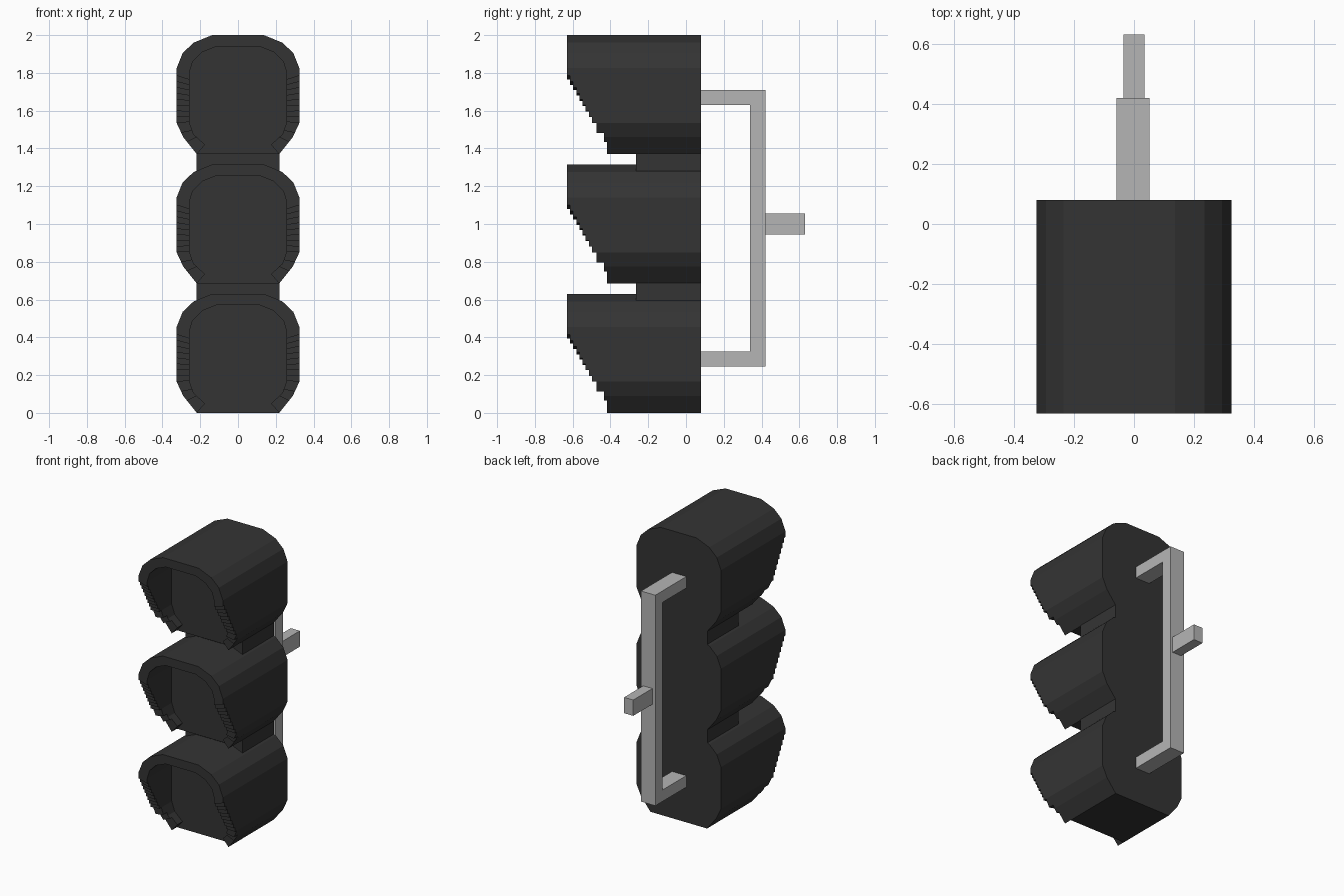
import bpy, bmesh

if "Cube" in bpy.data.objects:
    bpy.data.objects.remove(bpy.data.objects["Cube"])

BACK, LENS = 0.08, -0.36      # rear of housing, recessed lens plane
BASES = (0.0, 0.685, 1.37)    # bottom height of each lamp


def material(name, value):
    m = bpy.data.materials.new(name)
    m.diffuse_color = (value, value, value, 1)
    m.use_nodes = True
    m.node_tree.nodes["Principled BSDF"].inputs["Base Color"].default_value = m.diffuse_color
    return m


black = material("matte black", 0.034)
grey = material("bracket grey", 0.46)


def finish(name, bm, mat):
    bmesh.ops.remove_doubles(bm, verts=bm.verts[:], dist=1e-5)
    bmesh.ops.recalc_face_normals(bm, faces=bm.faces[:])
    me = bpy.data.meshes.new(name)
    bm.to_mesh(me)
    bm.free()
    me.materials.append(mat)
    ob = bpy.data.objects.new(name, me)
    bpy.context.collection.objects.link(ob)
    return ob


def face(bm, *pts):
    return bm.faces.new([bm.verts.new(p) for p in pts])


def prism(name, profile, vec, mat):
    """Extrude a closed profile of 3D points along vec."""
    bm = bmesh.new()
    f = face(bm, *profile)
    top = bmesh.ops.extrude_face_region(bm, geom=[f], use_keep_orig=True)
    bmesh.ops.translate(bm, vec=vec,
                        verts=[v for v in top["geom"] if isinstance(v, bmesh.types.BMVert)])
    return finish(name, bm, mat)


def box(name, x0, x1, y0, y1, z0, z1, mat):
    return prism(name, [(x0, y0, z0), (x1, y0, z0), (x1, y0, z1), (x0, y0, z1)],
                 (0, y1 - y0, 0), mat)


# Right half of the lamp outline from the top down: outer and inner edge
outer = [(.137, .63), (.235, .59), (.293, .535), (.325, .455), (.325, .165), (.29, .09), (.218, 0)]
inner = [(.115, .57), (.19, .54), (.24, .49), (.258, .43), (.258, .17), (.235, .105), (.175, .05)]


def mix(a, b, t):
    return tuple(p + (q - p) * t for p, q in zip(a, b))


# Visor strips: (outer, inner) stations and the front depth of each strip
stations = [(outer[i], inner[i]) for i in range(4)]
fronts = [-0.63] * 3
for k in range(9):                                   # stepped straight side
    t = (0.04 + 0.25 * k / 8) / 0.29
    stations.append((mix(outer[3], outer[4], t), mix(inner[3], inner[4], t)))
    fronts.append(-0.63 + 0.0165 * k)
for i, t, y in ((4, .7, -.475), (4, 1, -.435), (5, .28, -.435), (5, 1, -.417)):
    stations.append((mix(outer[i], outer[i + 1], t), mix(inner[i], inner[i + 1], t)))
    fronts.append(y)


def visor(name, base):
    bm = bmesh.new()

    def at(p, y, s):
        return (s * p[0], y, base + p[1])

    # Top strip across the middle
    (o, n), y = stations[0], fronts[0]
    face(bm, at(o, y, -1), at(o, y, 1), at(n, y, 1), at(n, y, -1))
    for p in (o, n):
        face(bm, at(p, y, -1), at(p, y, 1), at(p, LENS, 1), at(p, LENS, -1))
    # Stepped strips down both sides
    for s in (1, -1):
        for i, y in enumerate(fronts):
            (o0, n0), (o1, n1) = stations[i], stations[i + 1]
            face(bm, at(o0, y, s), at(o1, y, s), at(n1, y, s), at(n0, y, s))
            face(bm, at(o0, y, s), at(o1, y, s), at(o1, LENS, s), at(o0, LENS, s))
            face(bm, at(n0, y, s), at(n1, y, s), at(n1, LENS, s), at(n0, LENS, s))
            nxt = fronts[i + 1] if i + 1 < len(fronts) else LENS
            if abs(nxt - y) > 1e-4:
                face(bm, at(o1, y, s), at(n1, y, s), at(n1, nxt, s), at(o1, nxt, s))
    return finish(name, bm, black)


# Lamp housings with their visors
for label, base in zip(("lower", "middle", "upper"), BASES):
    loop = [(x, LENS, base + z) for x, z in outer]
    loop += [(-x, LENS, base + z) for x, z in reversed(outer)]
    prism(label + "_housing", loop, (0, BACK - LENS, 0), black)
    visor(label + "_visor", base)

# Links between the housings
for label, base in zip(("lower", "upper"), BASES):
    box(label + "_link", -.22, .22, -.265, BACK, base + .59, base + .69, black)

# Rear mounting bracket and its stub
prism("mounting_bracket",
      [(-.058, y, z) for y, z in ((.08, .245), (.42, .245), (.42, 1.71), (.08, 1.71),
                                  (.08, 1.63), (.34, 1.63), (.34, .325), (.08, .325))],
      (.11, 0, 0), grey)
box("bracket_stub", -.035, .035, .42, .63, .945, 1.055, grey)
